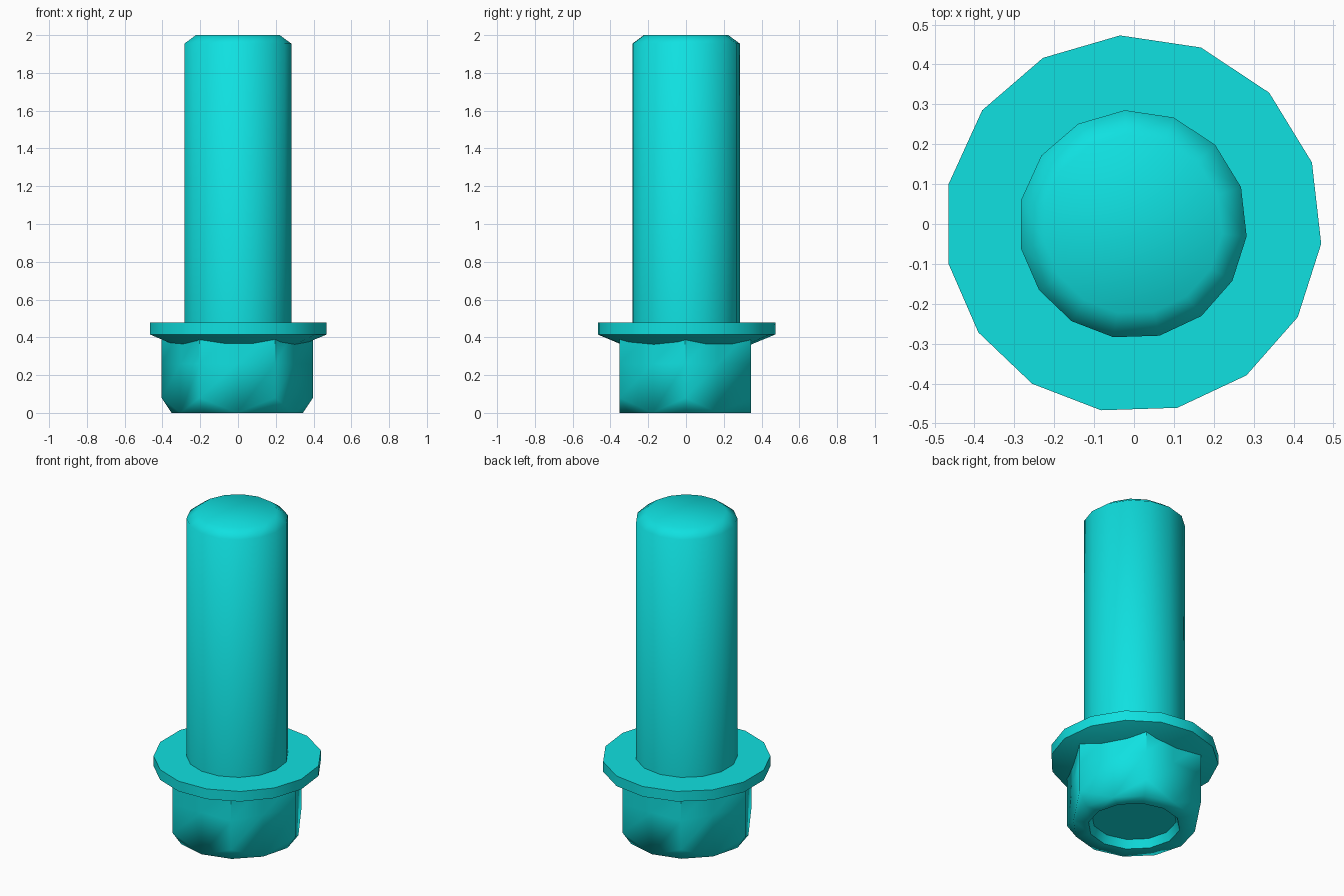
import bpy, bmesh
from math import cos, sin, radians

if "Cube" in bpy.data.objects:
    bpy.data.objects.remove(bpy.data.objects["Cube"])

# Shared teal finish
teal = bpy.data.materials.new("teal")
teal.diffuse_color = (0.005, 0.75, 0.75, 1)
teal.use_nodes = True
teal.node_tree.nodes["Principled BSDF"].inputs["Base Color"].default_value = teal.diffuse_color

# Slightly uneven 15-sided outline used by the shaft and the flange
ROUND = [-6, 19, 44, 69, 94, 118.5, 143, 168, 192, 215, 237.7, 260.2, 283.5, 306.8, 330.5]
TWELVE = [30 * k for k in range(12)]


def circle(r, z, angles=ROUND):
    return [(r * cos(radians(a)), r * sin(radians(a)), z) for a in angles]


def hexagon(corner_z, mid_z, r=0.401):
    """Twelve points: hexagon corners alternating with mid-sides."""
    return [p for a in range(0, 360, 60)
            for p in circle(r, corner_z, [a]) + circle(r * cos(radians(30)), mid_z, [a + 30])]


def loft(name, rings, centre, is_sharp):
    """Bridge rings of points in order, cap both ends, shade smooth."""
    bm = bmesh.new()
    loops = [[bm.verts.new(p) for p in ring] for ring in rings]
    n = len(loops[0])
    for a, b in zip(loops, loops[1:]):
        for i in range(n):
            j = (i + 1) % n
            bm.faces.new((a[i], a[j], b[j], b[i]))
    bm.faces.new(loops[0])
    bm.faces.new(loops[-1])
    bmesh.ops.remove_doubles(bm, verts=bm.verts, dist=0.0005)
    bmesh.ops.recalc_face_normals(bm, faces=bm.faces)
    for f in bm.faces:
        f.smooth = True
    for e in bm.edges:
        e.smooth = not is_sharp(e)
    me = bpy.data.meshes.new(name)
    bm.to_mesh(me)
    bm.free()
    me.materials.append(teal)
    ob = bpy.data.objects.new(name, me)
    ob.location = centre
    bpy.context.collection.objects.link(ob)
    return ob


def steep(e, degrees):
    return e.calc_face_angle(0) > radians(degrees)


# Shaft with a softly shaded chamfered tip
loft("shaft", [circle(0.287, 0.46), circle(0.287, 1.955), circle(0.225, 2.0)],
     (-0.003, -0.001, 0), lambda e: all(v.co.z < 0.5 for v in e.verts))

# Washer flange with a conical underside
loft("flange", [circle(0.30, 0.343), circle(0.474, 0.415), circle(0.474, 0.478)],
     (-0.002, 0.0, 0), lambda e: steep(e, 35))


# Hexagonal head: recessed end, rounded-off corners, straight sides
def head_sharp(e):
    upper = all(v.co.z > 0.25 for v in e.verts) and steep(e, 45)
    recess = all(v.co.xy.length < 0.3 for v in e.verts) and steep(e, 30)
    return upper or recess


loft("hex_head", [circle(0.24, 0.05, TWELVE), circle(0.26, 0, TWELVE),
                  circle(0.401 * cos(radians(30)), 0, TWELVE),
                  hexagon(0.08, 0), hexagon(0.26, 0.26), hexagon(0.44, 0.44)],
     (-0.004, -0.004, 0), head_sharp)
